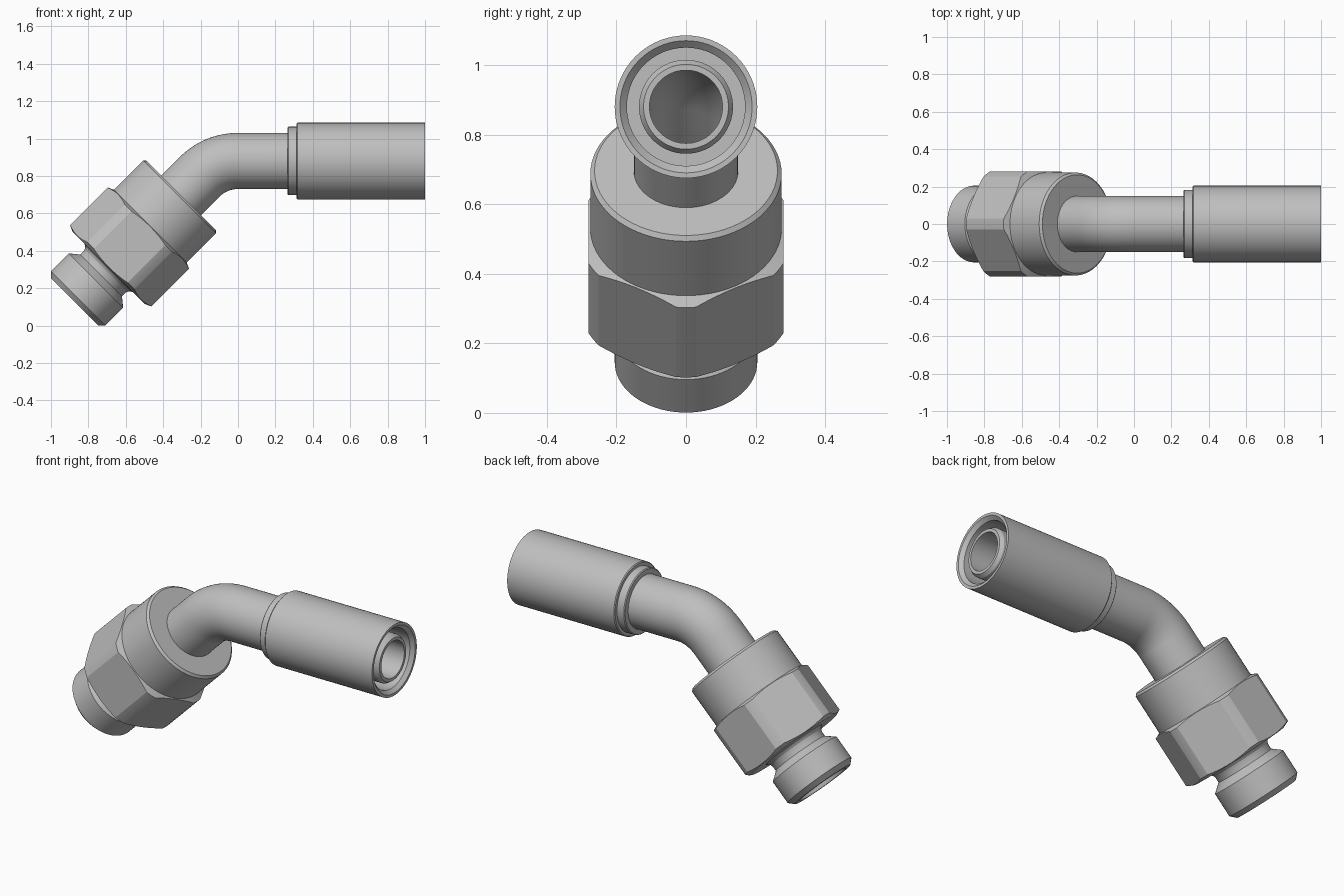
import bpy, bmesh
from math import sin, cos, pi, tau, radians
from mathutils import Vector

cube = bpy.data.objects.get("Cube")
if cube:
    bpy.data.objects.remove(cube, do_unlink=True)

AXIS_Z = 0.88      # height of the straight pipe
BEND_R = 0.29      # centreline radius of the 45 degree elbow
ARC = BEND_R * pi / 4
LEG = ARC - 0.12   # shifts distances along the sloping leg onto the path

steel = bpy.data.materials.new("grey_steel")
steel.use_nodes = True
steel.diffuse_color = (0.52, 0.52, 0.52, 1)
steel.node_tree.nodes["Principled BSDF"].inputs["Base Color"].default_value = (0.52, 0.52, 0.52, 1)


def frame(t):
    """Centre and upward normal of the bent path at distance t."""
    a = min(max(t / BEND_R, 0), pi / 4)
    normal = Vector((-sin(a), 0, cos(a)))
    tangent = Vector((-cos(a), 0, -sin(a)))
    centre = Vector((0, 0, AXIS_Z - BEND_R)) + BEND_R * normal
    return centre + tangent * (t - a * BEND_R), normal


def sweep(name, profile, sides=72):
    """Turn a closed (distance, radius) profile around the bent path."""
    bm = bmesh.new()
    rings = []
    for t, r in profile:
        centre, normal = frame(t)
        rings.append([bm.verts.new(centre + r * (cos(tau * i / sides) * normal
                      + Vector((0, r and sin(tau * i / sides), 0)))) for i in range(sides)])
    for k, ring in enumerate(rings):
        following = rings[(k + 1) % len(rings)]
        for i in range(sides):
            j = (i + 1) % sides
            bm.faces.new((ring[i], ring[j], following[j], following[i]))
    bmesh.ops.recalc_face_normals(bm, faces=bm.faces)
    mesh = bpy.data.meshes.new(name)
    bm.to_mesh(mesh)
    bm.free()
    mesh.materials.append(steel)
    obj = bpy.data.objects.new(name, mesh)
    bpy.context.collection.objects.link(obj)
    return obj


def select(obj):
    bpy.ops.object.select_all(action='DESELECT')
    obj.select_set(True)
    bpy.context.view_layer.objects.active = obj


def straight(points):
    return [(-x, r) for x, r in points]


def sloped(points):
    return [(s + LEG, r) for s, r in points]


bend = [ARC * i / 20 for i in range(21)]

# Hollow elbow tube: hose nipple, bend, neck, and coned spigot in one piece
elbow = sweep("elbow_tube",
              straight([(0.99, 0.122), (0.97, 0.135), (0.4, 0.135), (0.38, 0.15)])
              + [(t, 0.15) for t in bend]
              + sloped([(0.78, 0.15), (0.79, 0.18), (0.81, 0.18), (0.816, 0.169),
                        (0.827, 0.161), (0.84, 0.158), (0.865, 0.158),
                        (0.904, 0.205), (1.038, 0.205), (1.066, 0.177),
                        (1.066, 0.15), (0.86, 0.105)])
              + [(t, 0.105) for t in reversed(bend)]
              + straight([(0.99, 0.105)]))

# Crimped sleeve around the nipple
sleeve = sweep("hose_sleeve", straight([
    (0.313, 0.14), (0.313, 0.2), (0.318, 0.205), (1, 0.205), (1, 0.19),
    (0.98, 0.17), (0.42, 0.17), (0.42, 0.13)]))

# Step ring behind the sleeve
ring = sweep("sleeve_collar", straight([
    (0.265, 0.14), (0.265, 0.178), (0.27, 0.183), (0.33, 0.183), (0.33, 0.14)]))

# Round shoulder of the nut
shoulder = sweep("nut_shoulder", sloped([
    (0.26, 0.14), (0.26, 0.263), (0.272, 0.275), (0.52, 0.275), (0.52, 0.14)]))

# Hexagon of the nut, with turned chamfers
hexagon = sweep("nut_hexagon", sloped([
    (0.45, 0.12), (0.45, 0.323), (0.85, 0.323), (0.85, 0.12)]), sides=6)
turned = sweep("chamfer_cutter", sloped([
    (0.492, 0.14), (0.492, 0.273), (0.508, 0.308), (0.792, 0.308),
    (0.808, 0.273), (0.808, 0.14)]), sides=96)
turned.hide_render = True
cut = hexagon.modifiers.new("turned_chamfer", 'BOOLEAN')
cut.operation = 'INTERSECT'
cut.solver = 'EXACT'
cut.object = turned
select(hexagon)
bpy.ops.object.modifier_apply(modifier=cut.name)
bpy.data.objects.remove(turned, do_unlink=True)

# Smooth turned surfaces, sharp machined edges
for obj in (elbow, sleeve, ring, shoulder, hexagon):
    select(obj)
    bpy.ops.object.shade_smooth_by_angle(angle=radians(20 if obj != hexagon else 4))
